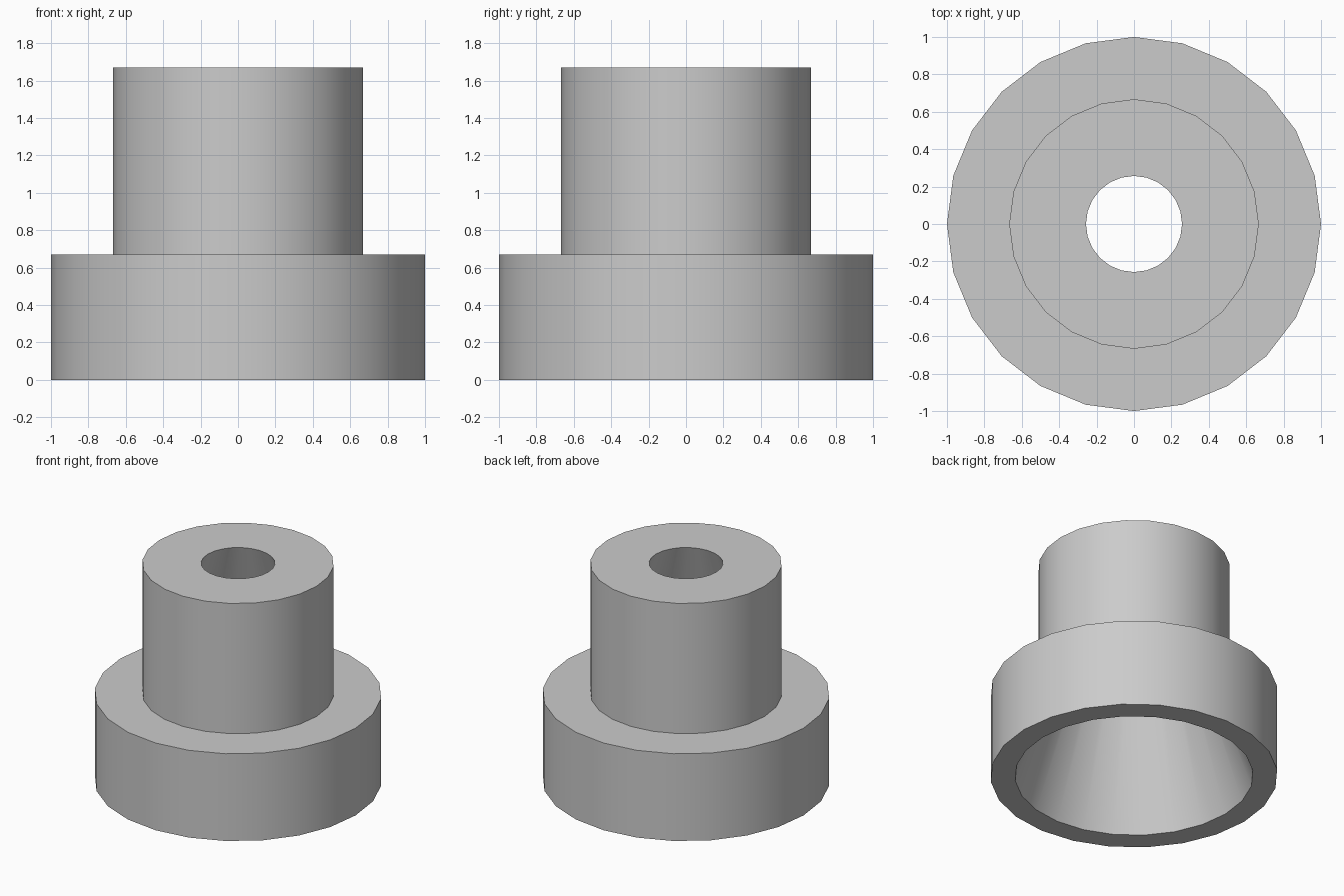
import bpy, bmesh, math

cube = bpy.data.objects.get("Cube")
if cube:
    bpy.data.objects.remove(cube)

SIDES = 24

grey = bpy.data.materials.new("plain grey")
grey.use_nodes = True
color = (0.6, 0.6, 0.6, 1)
grey.diffuse_color = color
grey.node_tree.nodes["Principled BSDF"].inputs["Base Color"].default_value = color

# Closed profile (radius, height): wide base, narrow neck, tapered bore
profile = [(0.83, 0), (1, 0), (1, 0.67), (0.667, 0.67), (0.667, 1.67), (0.257, 1.67)]

# Turn the profile around the z axis
bm = bmesh.new()
rings = []
for radius, height in profile:
    ring = []
    for i in range(SIDES):
        a = math.tau * i / SIDES
        ring.append(bm.verts.new((radius * math.cos(a), radius * math.sin(a), height)))
    rings.append(ring)
for k, low in enumerate(rings):
    high = rings[(k + 1) % len(rings)]
    for i in range(SIDES):
        j = (i + 1) % SIDES
        bm.faces.new((low[i], low[j], high[j], high[i]))
bmesh.ops.recalc_face_normals(bm, faces=bm.faces)

mesh = bpy.data.meshes.new("stepped_bushing")
bm.to_mesh(mesh)
bm.free()
mesh.materials.append(grey)
bushing = bpy.data.objects.new("stepped_bushing", mesh)
bpy.context.collection.objects.link(bushing)

# Smooth round walls, sharp rims
bpy.ops.object.select_all(action="DESELECT")
bushing.select_set(True)
bpy.context.view_layer.objects.active = bushing
bpy.ops.object.shade_smooth_by_angle(angle=math.radians(30))
